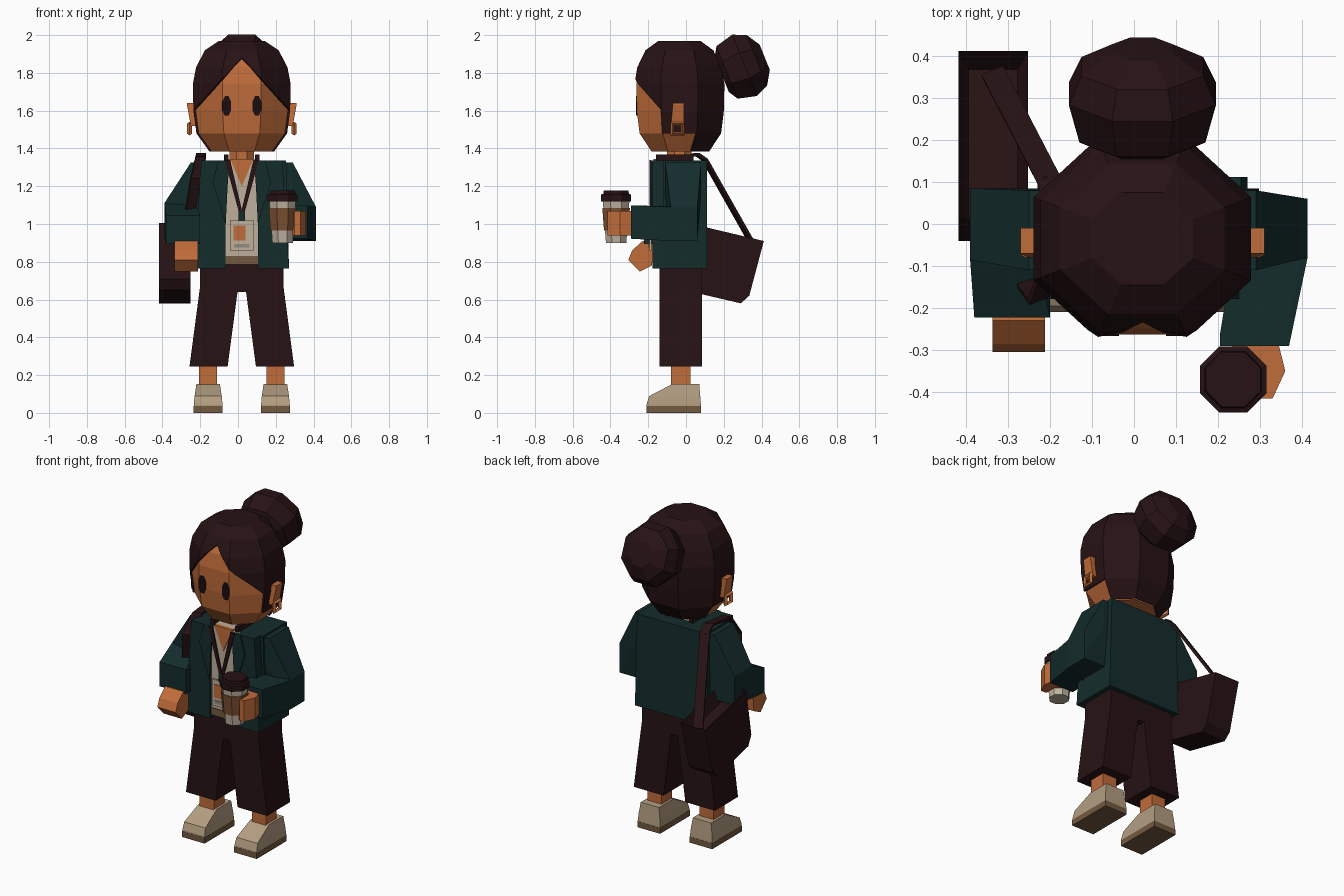
import bpy, bmesh, math
from mathutils import Vector, Matrix

if "Cube" in bpy.data.objects:
    bpy.data.objects.remove(bpy.data.objects["Cube"])

CX, HY = 0.02, -0.035   # body centre line, head centre depth


def material(name, rgb):
    m = bpy.data.materials.new(name)
    m.use_nodes = True
    m.diffuse_color = (*rgb, 1)
    m.node_tree.nodes["Principled BSDF"].inputs["Base Color"].default_value = (*rgb, 1)
    return m


SKIN = material("skin", (0.53, 0.15, 0.042))
DARK = material("dark brown", (0.02, 0.006, 0.007))
TEAL = material("dark teal", (0.007, 0.025, 0.025))
CREAM = material("cream", (0.52, 0.44, 0.34))
SHOE = material("shoe beige", (0.45, 0.34, 0.22))
SOLE = material("sole brown", (0.17, 0.1, 0.05))
BAND = material("card brown", (0.2, 0.08, 0.03))
EYE = material("eye black", (0.01, 0.004, 0.005))
GREY = material("warm grey", (0.3, 0.26, 0.21))


def finish(name, bm, mat, recalc=True):
    if recalc:
        bmesh.ops.recalc_face_normals(bm, faces=bm.faces)
    me = bpy.data.meshes.new(name)
    bm.to_mesh(me)
    bm.free()
    me.materials.append(mat)
    ob = bpy.data.objects.new(name, me)
    bpy.context.collection.objects.link(ob)
    return ob


def hull(name, mat, *boxes):
    """Convex hull around boxes given as (centre, half size)."""
    bm = bmesh.new()
    for c, h in boxes:
        for i in range(8):
            s = [1 if i >> k & 1 else -1 for k in range(3)]
            bm.verts.new([c[k] + s[k] * h[k] for k in range(3)])
    r = bmesh.ops.convex_hull(bm, input=bm.verts)
    spare = [v for v in bm.verts if not v.link_faces]
    bmesh.ops.delete(bm, geom=spare, context='VERTS')
    bmesh.ops.dissolve_limit(bm, angle_limit=0.01, verts=bm.verts, edges=bm.edges)
    return finish(name, bm, mat)


def prism_mesh(pts, axis, lo, hi):
    """Extrude a 2D outline along an axis."""
    bm = bmesh.new()
    ends = []
    for d in (lo, hi):
        ring = []
        for p in pts:
            co = list(p)
            co.insert(axis, d)
            ring.append(bm.verts.new(co))
        ends.append(ring)
        bm.faces.new(ring)
    n = len(pts)
    for i in range(n):
        j = (i + 1) % n
        bm.faces.new((ends[0][i], ends[0][j], ends[1][j], ends[1][i]))
    bmesh.ops.recalc_face_normals(bm, faces=bm.faces)
    return bm


def prism(name, mat, pts, axis, lo, hi):
    return finish(name, prism_mesh(pts, axis, lo, hi), mat)


def sided(s, pts):
    return [(CX + s * x, z) for x, z in pts]


def loft_mesh(rings, squash=1.0, n=8):
    """Stack of octagons (z, half width) with a flat side to the front."""
    bm = bmesh.new()
    k = 1 / math.cos(math.pi / n)
    loops = []
    for z, r in rings:
        angles = [(i + 0.5) * math.tau / n for i in range(n)]
        loops.append([bm.verts.new((r * k * math.cos(a), r * k * squash * math.sin(a), z))
                      for a in angles])
    for a, b in zip(loops, loops[1:]):
        for i in range(n):
            j = (i + 1) % n
            bm.faces.new((a[i], a[j], b[j], b[i]))
    bm.faces.new(loops[0][::-1])
    bm.faces.new(loops[-1])
    return bm


def loft(name, mat, rings, at, squash=1.0):
    bm = loft_mesh(rings, squash)
    bmesh.ops.translate(bm, verts=bm.verts, vec=at)
    return finish(name, bm, mat)


# Head
HEAD = [(1.385, 0.172), (1.48, 0.24), (1.6, 0.256), (1.74, 0.259), (1.83, 0.242),
        (1.92, 0.195), (1.97, 0.12)]
loft("head", SKIN, [(z - 0.012 * (z > 1.9), r - 0.011) for z, r in HEAD], (CX, HY, 0), 0.92)
loft("neck", SKIN, [(1.28, 0.065), (1.42, 0.065)], (CX, HY, 0))

# Hair shell, cut open around the face along a peaked hairline
bm = loft_mesh(HEAD, 0.92)
SLOPE, PEAK = 1.08, 1.88
for s in (-1, 1):
    bmesh.ops.bisect_plane(bm, geom=bm.verts[:] + bm.edges[:] + bm.faces[:],
                           plane_co=(0, 0, PEAK), plane_no=(s * SLOPE, 0, 1))


def is_face(c):
    if c.z < 1.48:
        return c.y < 0.06
    return c.y < -0.07 and c.z < PEAK - SLOPE * abs(c.x)


bmesh.ops.delete(bm, geom=[f for f in bm.faces if is_face(f.calc_center_median())],
                 context='FACES')
bmesh.ops.translate(bm, verts=bm.verts, vec=(CX, HY, 0))
hair = finish("hair", bm, DARK, recalc=False)
mod = hair.modifiers.new("thickness", 'SOLIDIFY')
mod.thickness = 0.012
mod.offset = -1

# Hair bun, tilted back
bm = loft_mesh([(-0.13, 0.1), (-0.1, 0.15), (0, 0.175), (0.07, 0.145), (0.115, 0.072)])
bmesh.ops.transform(bm, verts=bm.verts, matrix=Matrix.Translation((CX, 0.31, 1.84))
                    @ Matrix.Rotation(math.radians(-68), 4, 'X'))
finish("hair_bun", bm, DARK)

for s, side in ((1, "left"), (-1, "right")):
    # Eyes, ears and earrings
    eye = [(0.08 + 0.026 * math.cos(a), 1.625 + 0.056 * math.sin(a))
           for a in [(i + 0.5) * math.tau / 8 for i in range(8)]]
    prism(side + "_eye", EYE, sided(s, eye), 1, -0.266, -0.25)
    hull(side + "_ear", SKIN, ((CX + s * 0.265, -0.04, 1.635), (0.025, 0.03, 0.005)),
         ((CX + s * 0.255, -0.045, 1.53), (0.015, 0.035, 0.01)))
    bpy.ops.mesh.primitive_torus_add(major_segments=4, minor_segments=4, major_radius=0.038,
                                     minor_radius=0.013, location=(CX + s * 0.277, -0.045, 1.505))
    ring = bpy.context.object
    ring.name = side + "_earring"
    ring.data.transform(Matrix.Rotation(math.pi / 2, 4, 'Y') @ Matrix.Rotation(math.pi / 4, 4, 'Z'))
    ring.data.materials.append(SKIN)

    # Shoes, ankles and trouser legs
    fx = CX + s * 0.178
    hull(side + "_sole", SOLE, ((fx, -0.065, 0.018), (0.077, 0.145, 0.018)))
    hull(side + "_shoe", SHOE, ((fx, -0.065, 0.04), (0.076, 0.144, 0.004)),
         ((fx, -0.06, 0.085), (0.072, 0.135, 0.004)), ((fx, 0.0, 0.15), (0.062, 0.07, 0.004)))
    hull(side + "_ankle", SKIN, ((fx, -0.027, 0.2), (0.048, 0.052, 0.07)))
    leg = [(0.075, 0.245), (0.277, 0.245), (0.222, 0.66), (0.02, 0.66)]
    prism(side + "_trouser_leg", DARK, sided(s, leg), 1, -0.14, 0.085)

    # Open jacket front, lapels and lanyard
    panel = [(0.085, 0.765), (0.25, 0.765), (0.215, 1.335), (0.075, 1.335), (0.085, 1.2)]
    prism(side + "_jacket_front", TEAL, sided(s, panel), 1, -0.178, -0.1)
    lapel = [(0.065, 1.335), (0.125, 1.335), (0.155, 1.22), (0.085, 1.0), (0.075, 1.2)]
    prism(side + "_lapel", TEAL, sided(s, lapel), 1, -0.186, -0.176)
    cord = [(0.062, 1.34), (0.09, 1.34), (0.012, 1.05), (-0.006, 1.05)]
    prism(side + "_lanyard", DARK, sided(s, cord), 1, -0.192, -0.184)
    hull(side + "_lanyard_neck", DARK, ((CX + s * 0.082, -0.06, 1.35), (0.012, 0.1, 0.018)))

hull("hips", DARK, ((CX, -0.0275, 0.72), (0.221, 0.1125, 0.08)))

# Torso
prism("jacket_back", TEAL, sided(1, [(-0.25, 0.765), (0.25, 0.765), (0.235, 1.335),
                                     (-0.235, 1.335)]), 1, -0.12, 0.112)
hull("shirt", CREAM, ((CX, -0.14, 1.08), (0.1, 0.027, 0.255)))
hull("shirt_collar", CREAM, ((CX, -0.06, 1.335), (0.078, 0.09, 0.008)))
hull("shirt_hem", SOLE, ((CX, -0.14, 0.808), (0.092, 0.032, 0.022)))
prism("neckline", SKIN, sided(1, [(-0.062, 1.345), (0.062, 1.345), (0, 1.2)]), 1, -0.172, -0.15)

# Badge
hull("badge_clip", TEAL, ((CX, -0.188, 1.04), (0.017, 0.006, 0.025)))
hull("badge", CREAM, ((CX, -0.188, 0.94), (0.062, 0.006, 0.08)))
hull("badge_photo", SKIN, ((CX - 0.012, -0.195, 0.953), (0.033, 0.003, 0.04)))
hull("badge_line", GREY, ((CX, -0.195, 0.885), (0.042, 0.003, 0.01)))

# Sleeves: shoulder, elbow and cuff boxes joined by hulls
arms = {
    "left": [((0.235, -0.015, 1.235), (0.055, 0.095, 0.09)),
             ((0.335, -0.01, 1.0), (0.078, 0.07, 0.09)),
             ((0.287, -0.275, 1.01), (0.082, 0.015, 0.088))],
    "right": [((-0.195, -0.015, 1.235), (0.055, 0.095, 0.09)),
              ((-0.31, 0.0, 1.02), (0.08, 0.085, 0.09)),
              ((-0.29, -0.19, 0.97), (0.09, 0.032, 0.075))],
}
for side, (shoulder, elbow, cuff) in arms.items():
    hull(side + "_upper_sleeve", TEAL, shoulder, elbow)
    hull(side + "_lower_sleeve", TEAL, elbow, cuff)

# Hands
prism("left_hand", SKIN, [(0.23, -0.27), (0.34, -0.27), (0.36, -0.35), (0.33, -0.415),
                          (0.3, -0.415), (0.24, -0.34)], 2, 0.94, 1.07)
prism("right_hand", SKIN, [(-0.305, 0.81), (-0.285, 0.86), (-0.23, 0.91), (-0.17, 0.9),
                           (-0.18, 0.78), (-0.245, 0.748)], 0, -0.337, -0.212)

# Drink cup
CUP = (0.236, -0.37, 0)
loft("cup", CREAM, [(0.9, 0.054), (1.13, 0.071)], CUP)
loft("cup_band", BAND, [(0.965, 0.064), (1.085, 0.073)], CUP)
loft("cup_lid", DARK, [(1.12, 0.079), (1.155, 0.079), (1.16, 0.068), (1.178, 0.065)], CUP)

# Shoulder bag with a recessed top
bm = prism_mesh([(0.01, 1.005), (0.412, 0.91), (0.335, 0.62), (0.29, 0.58),
                 (-0.01, 0.65), (-0.04, 0.71)], 0, -0.418, -0.252)
top = max(bm.faces, key=lambda f: f.normal.z)
bmesh.ops.inset_region(bm, faces=[top], thickness=0.035)
bmesh.ops.translate(bm, verts=top.verts, vec=(0, -0.02, -0.08))
finish("bag", bm, DARK)

# Bag strap over the shoulder
path = [(-0.335, 0.36, 0.88), (-0.2, 0.1, 1.34), (-0.195, 0.06, 1.368), (-0.2, -0.11, 1.35),
        (-0.225, -0.175, 1.24), (-0.25, -0.14, 1.08), (-0.335, 0.05, 0.95)]
bm = bmesh.new()
rows = [[bm.verts.new(Vector(p) + Vector((d, 0.4 * d, 0))) for d in (-0.026, 0.026)] for p in path]
for a, b in zip(rows, rows[1:]):
    bm.faces.new((a[0], a[1], b[1], b[0]))
strap = finish("bag_strap", bm, DARK)
mod = strap.modifiers.new("thickness", 'SOLIDIFY')
mod.thickness = 0.016
mod.offset = 0
